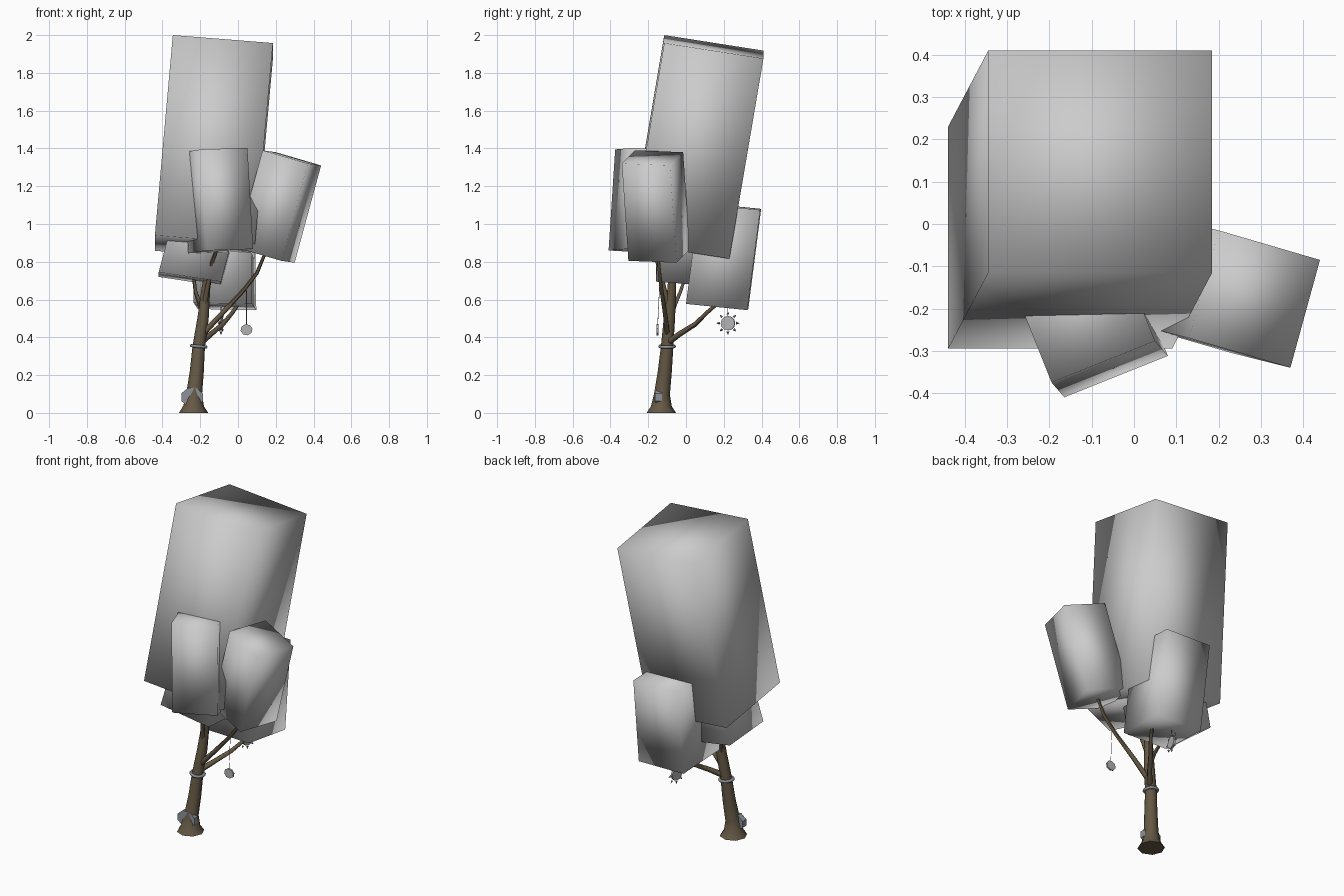
import bpy, bmesh, math
from mathutils import Vector, Matrix

if "Cube" in bpy.data.objects:
    bpy.data.objects.remove(bpy.data.objects["Cube"])


def material(name, rgb):
    m = bpy.data.materials.new(name)
    m.diffuse_color = (*rgb, 1)
    m.use_nodes = True
    m.node_tree.nodes["Principled BSDF"].inputs["Base Color"].default_value = m.diffuse_color
    return m


LEAF = material("foliage grey", (0.60, 0.60, 0.60))
BARK = material("bark brown", (0.13, 0.10, 0.06))
SLATE = material("slate grey", (0.27, 0.29, 0.32))
METAL = material("ornament grey", (0.45, 0.45, 0.45))


def finish(name, bm, mat, angle=None):
    """Turn a bmesh into an object; angle None means fully smooth."""
    bmesh.ops.recalc_face_normals(bm, faces=bm.faces)
    me = bpy.data.meshes.new(name)
    bm.to_mesh(me)
    bm.free()
    me.materials.append(mat)
    ob = bpy.data.objects.new(name, me)
    bpy.context.collection.objects.link(ob)
    bpy.context.view_layer.objects.active = ob
    for o in bpy.context.selected_objects:
        o.select_set(False)
    ob.select_set(True)
    if angle is None:
        bpy.ops.object.shade_smooth()
    else:
        bpy.ops.object.shade_smooth_by_angle(angle=math.radians(angle))
    return ob


def leaf_block(name, corner, u, v, w):
    """Skewed block from a lower corner and three edge vectors, smooth shaded."""
    bm = bmesh.new()
    bmesh.ops.create_cube(bm, size=1)
    c, u, v, w = map(Vector, (corner, u, v, w))
    for p in bm.verts:
        a, b, h = p.co + Vector((.5, .5, .5))
        p.co = c + a * u + b * v + h * w
    return finish(name, bm, LEAF)


def tube(name, path, sides, mat=BARK):
    """Tapered tube through (x, y, z, radius) points."""
    bm = bmesh.new()
    pts = [Vector(p[:3]) for p in path]
    rings = []
    for i, p in enumerate(pts):
        d = (pts[min(i + 1, len(pts) - 1)] - pts[max(i - 1, 0)]).normalized()
        if name == "trunk" and i == 0:
            d = Vector((0, 0, 1))
        q = Vector((0, 0, 1)).rotation_difference(d)
        rings.append([bm.verts.new(p + q @ (path[i][3] * Vector((
            math.cos(k * math.tau / sides), math.sin(k * math.tau / sides), 0))))
            for k in range(sides)])
    for a, b in zip(rings, rings[1:]):
        for k in range(sides):
            j = (k + 1) % sides
            bm.faces.new((a[k], a[j], b[j], b[k]))
    bm.faces.new(rings[0][::-1])
    bm.faces.new(rings[-1])
    return finish(name, bm, mat, 60)


def disc(bm, center, rx, rz, depth, sides, yaw=0, turn=0):
    """Upright prism facing -y, turned about z by yaw."""
    m = (Matrix.Translation(center) @ Matrix.Rotation(yaw, 4, 'Z')
         @ Matrix.Diagonal((rx, 1, rz, 1)) @ Matrix.Rotation(math.pi / 2, 4, 'X')
         @ Matrix.Rotation(turn, 4, 'Z'))
    bmesh.ops.create_cone(bm, cap_ends=True, segments=sides, radius1=1,
                          radius2=1, depth=depth, matrix=m)


# Foliage blocks
leaf_block("crown_foliage", (-.44, -.295, .94), (.53, 0, -.042), (0, .525, -.082), (.095, .18, 1.06))
leaf_block("front_foliage", (-.165, -.41, .86), (.245, .098, .008), (-.098, .245, -.015), (-.03, .035, .535))
leaf_block("right_foliage", (-.01, -.235, .875), (.24, -.07, -.07), (.07, .255, -.01), (.14, -.035, .515))
leaf_block("back_foliage", (-.235, .005, .583), (.31, -.005, -.006), (.022, .325, -.033), (-.01, .068, .53))
leaf_block("lower_foliage", (-.42, -.16, .745), (.33, 0, -.05), (0, .33, -.025), (.12, .03, .45))

# Trunk with flared foot
tube("trunk", [(-.235, -.13, 0, .078), (-.235, -.13, .035, .055), (-.232, -.127, .1, .042),
               (-.218, -.112, .22, .037), (-.208, -.1, .35, .033), (-.185, -.088, .5, .030),
               (-.17, -.075, .66, .023), (-.145, -.07, .8, .019), (-.12, -.06, .95, .012)], 8)

# Branches, each ending inside its foliage block
tube("right_branch", [(-.185, -.1, .42, .016), (-.09, -.11, .52, .013), (.03, -.13, .65, .011),
                      (.1, -.14, .74, .010), (.15, -.15, .86, .008)], 6)
tube("back_branch", [(-.2, -.1, .37, .018), (-.14, -.03, .42, .015), (-.08, .05, .47, .013),
                     (-.03, .11, .53, .011), (.01, .18, .59, .009)], 6)
tube("left_branch", [(-.185, -.09, .48, .014), (-.2, -.06, .57, .012), (-.225, -.03, .64, .010),
                     (-.24, .01, .76, .008)], 6)
tube("front_branch", [(-.18, -.09, .56, .014), (-.155, -.125, .7, .012), (-.14, -.15, .79, .010),
                      (-.1, -.2, .9, .008)], 6)

# Ring around the trunk
bm = bmesh.new()
N, M = 16, 6
grid = [[bm.verts.new(Vector((-.208, -.1, .352)) + Vector((
    (.038 + .009 * math.cos(b)) * math.cos(a), (.038 + .009 * math.cos(b)) * math.sin(a),
    .009 * math.sin(b) - .1 * .038 * math.cos(a))))
    for b in (j * math.tau / M for j in range(M))] for a in (i * math.tau / N for i in range(N))]
for i in range(N):
    for j in range(M):
        k, l = (i + 1) % N, (j + 1) % M
        bm.faces.new((grid[i][j], grid[k][j], grid[k][l], grid[i][l]))
finish("trunk_ring", bm, SLATE)

# Stone plate set through the foot of the trunk
bm = bmesh.new()
disc(bm, (-.243, -.145, .083), .062, .052, .036, 8, turn=math.pi / 8)
finish("foot_stone", bm, SLATE, 30)

# Hanging tag on a string
bm = bmesh.new()
disc(bm, (.045, -.15, .44), .032, .03, .01, 8, turn=.2)
finish("hanging_tag", bm, METAL, 30)
tube("tag_string", [(.045, -.15, .465, .0015), (.045, -.14, .67, .0015)], 4, SLATE)

# Hanging sun: disc with eight small rays
SUN, YAW = Vector((-.09, .222, .475)), math.radians(78)
bm = bmesh.new()
disc(bm, SUN, .038, .038, .012, 12, YAW)
finish("sun_disc", bm, METAL, 30)
bm = bmesh.new()
for k in range(8):
    m = (Matrix.Translation(SUN) @ Matrix.Rotation(YAW, 4, 'Z')
         @ Matrix.Rotation(k * math.tau / 8, 4, 'Y') @ Matrix.Translation((0, 0, .054)))
    bmesh.ops.create_cone(bm, cap_ends=True, segments=4, radius1=.008, radius2=0,
                          depth=.018, matrix=m)
finish("sun_rays", bm, SLATE, 30)
tube("sun_string", [(-.09, .222, .51, .0015), (-.09, .222, .57, .0015)], 4, SLATE)
